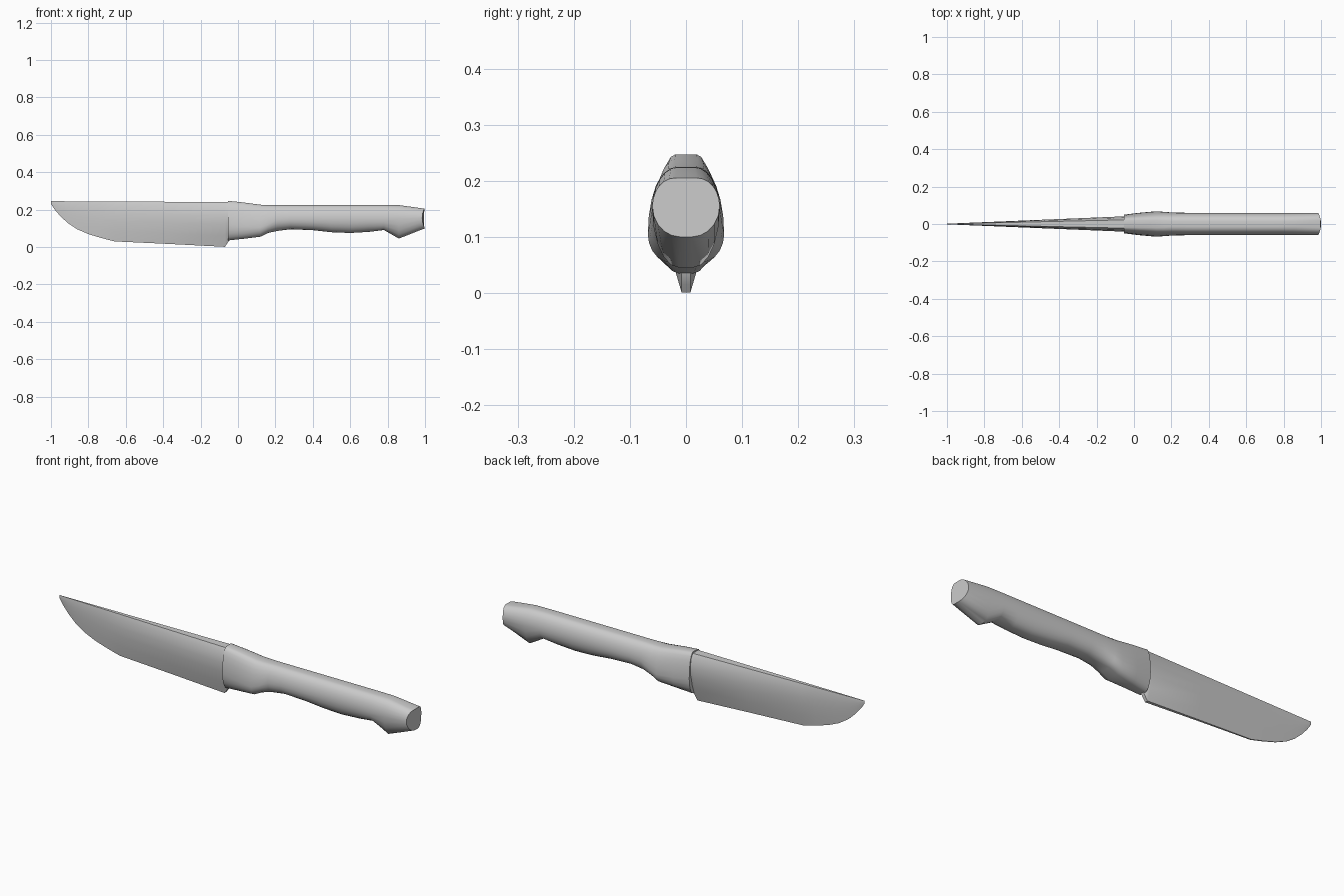
import bpy, bmesh, math

cube = bpy.data.objects.get("Cube")
if cube:
    bpy.data.objects.remove(cube, do_unlink=True)

grey = bpy.data.materials.new("light grey")
grey.use_nodes = True
colour = (0.6, 0.6, 0.6, 1)
grey.diffuse_color = colour
grey.node_tree.nodes["Principled BSDF"].inputs["Base Color"].default_value = colour


def loft(name, halves, angle):
    """Skin sections given as half outlines (top to bottom), mirrored in y."""
    bm = bmesh.new()
    rings = []
    for half in halves:
        full = half + [(x, -y, z) for x, y, z in reversed(half)]
        rings.append([bm.verts.new(p) for p in full])
    n = len(rings[0])
    for a, b in zip(rings, rings[1:]):
        for i in range(n):
            j = (i + 1) % n
            bm.faces.new((a[i], a[j], b[j], b[i]))
    bm.faces.new(rings[0])
    bm.faces.new(rings[-1])
    bmesh.ops.recalc_face_normals(bm, faces=bm.faces)
    mesh = bpy.data.meshes.new(name)
    bm.to_mesh(mesh)
    bm.free()
    mesh.materials.append(grey)
    obj = bpy.data.objects.new(name, mesh)
    bpy.context.collection.objects.link(obj)
    bpy.ops.object.select_all(action='DESELECT')
    obj.select_set(True)
    bpy.context.view_layer.objects.active = obj
    bpy.ops.object.shade_smooth_by_angle(angle=math.radians(angle))
    return obj


# Blade: spine, shoulder, belly and edge, thinning towards the tip
def blade_section(x, bottom):
    s = 0.04 + 0.96 * (x + 1) / 0.95
    top = 0.24 - 0.005 * x
    depth = top - bottom
    shape = [(0.022, 0), (0.034, 0.1), (0.041, 0.3),
             (0.038, 0.5), (0.026, 0.75), (0.008, 1)]
    return [(x, y * s, top - depth * t) for y, t in shape]


cutting_edge = [(-1, 0.23), (-0.98, 0.2), (-0.95, 0.165), (-0.91, 0.128),
                (-0.86, 0.095), (-0.8, 0.069), (-0.73, 0.048), (-0.66, 0.03),
                (-0.36, 0.016), (-0.07, 0.001), (-0.06, 0.015), (-0.04, 0.045)]
loft("blade", [blade_section(*p) for p in cutting_edge], 35)


# Handle: oval sections with a flat top and an adjustable widest height
def handle_section(x, top, mid, bottom, width, flat, keel, bow=0):
    pts = []
    for i in range(7):
        a = math.pi / 2 * i / 6
        pts.append((flat + (width - flat) * math.sin(a),
                    mid + (top - mid) * math.cos(a)))
    for i in range(1, 6):
        a = math.pi / 2 * i / 5
        pts.append((keel + (width - keel) * math.cos(a),
                    mid - (mid - bottom) * math.sin(a)))
    return [(x - bow * (y / width) ** 2, y, z) for y, z in pts]


# x, top, widest height, bottom, half width, flat top, flat bottom
handle = [
    (-0.053, 0.247, 0.12, 0.035, 0.05, 0.019, 0.013),
    (0.03, 0.238, 0.11, 0.044, 0.06, 0.02, 0.018),
    (0.12, 0.226, 0.105, 0.055, 0.068, 0.02, 0.028),
    (0.16, 0.225, 0.12, 0.075, 0.065, 0.018, 0.025),
    (0.21, 0.225, 0.145, 0.086, 0.061, 0.015, 0.015),
    (0.28, 0.225, 0.15, 0.095, 0.06, 0.015, 0.012),
    (0.4, 0.225, 0.15, 0.09, 0.06, 0.015, 0.012),
    (0.5, 0.225, 0.15, 0.079, 0.06, 0.015, 0.01),
    (0.6, 0.225, 0.15, 0.075, 0.06, 0.015, 0.01),
    (0.7, 0.225, 0.15, 0.081, 0.06, 0.015, 0.01),
    (0.78, 0.225, 0.15, 0.091, 0.06, 0.015, 0.012),
    (0.86, 0.224, 0.15, 0.045, 0.06, 0.015, 0.012),
    (1, 0.205, 0.155, 0.1, 0.06, 0.02, 0.01, 0.015),
]
loft("handle", [handle_section(*s) for s in handle], 40)
